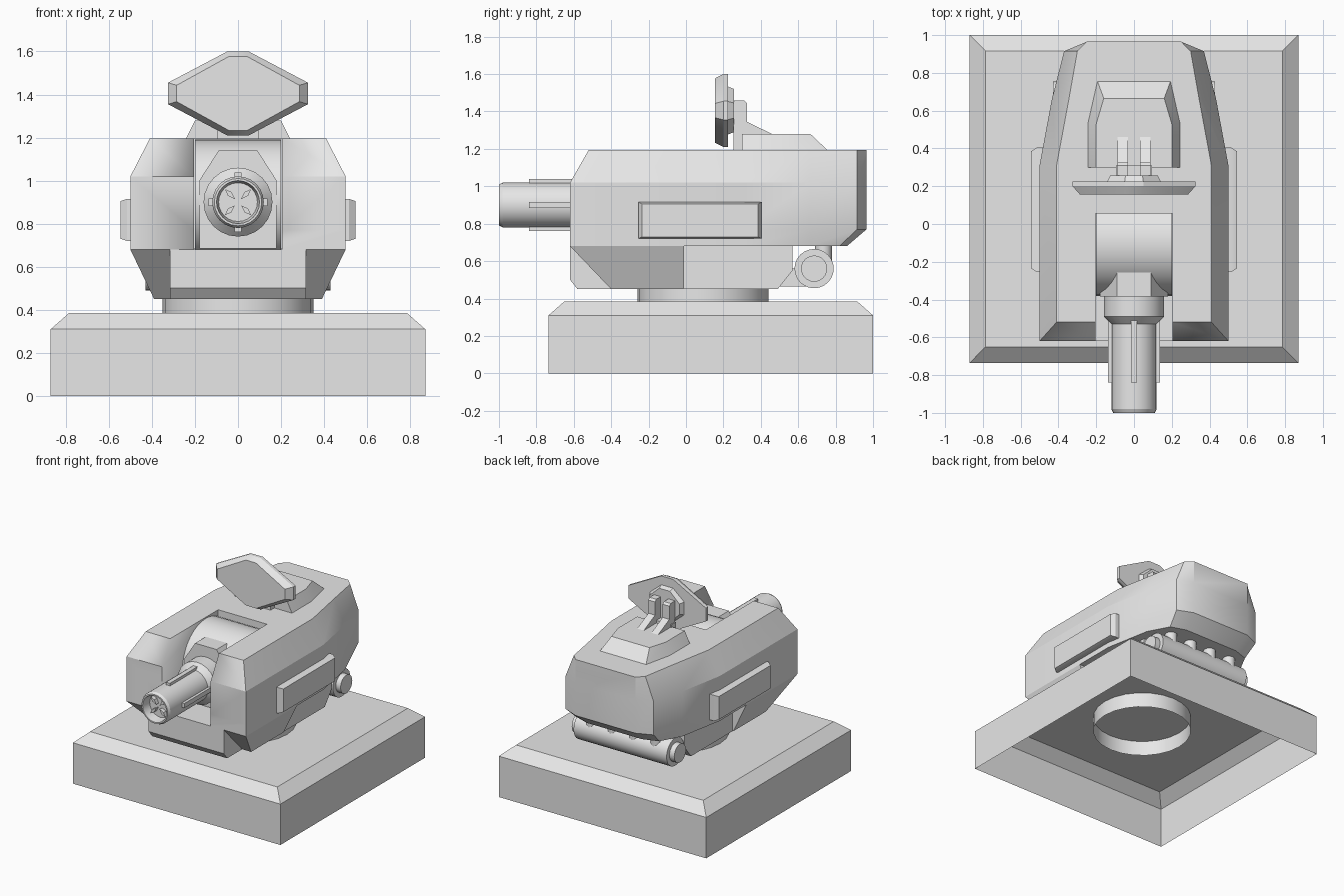
import bpy
import bmesh
from math import cos, sin, pi, radians

cube = bpy.data.objects.get("Cube")
if cube:
    bpy.data.objects.remove(cube, do_unlink=True)

grey = bpy.data.materials.new("plain grey")
grey.use_nodes = True
GREY = (0.8, 0.8, 0.8, 1)
grey.diffuse_color = GREY
grey.node_tree.nodes["Principled BSDF"].inputs["Base Color"].default_value = GREY


def loft(name, rings, cap_start=True, cap_end=True, angle=25):
    """Skin equal-length rings of points into one part."""
    bm = bmesh.new()
    loops = [[bm.verts.new(p) for p in ring] for ring in rings]
    n = len(rings[0])
    for a, b in zip(loops, loops[1:]):
        for i in range(n):
            j = (i + 1) % n
            bm.faces.new((a[i], a[j], b[j], b[i]))
    if cap_start:
        bm.faces.new(loops[0][::-1])
    if cap_end:
        bm.faces.new(loops[-1])
    bmesh.ops.recalc_face_normals(bm, faces=bm.faces)
    mesh = bpy.data.meshes.new(name)
    bm.to_mesh(mesh)
    bm.free()
    mesh.materials.append(grey)
    ob = bpy.data.objects.new(name, mesh)
    bpy.context.collection.objects.link(ob)
    smooth(ob, angle)
    return ob


def smooth(ob, angle=25):
    bpy.ops.object.select_all(action='DESELECT')
    ob.select_set(True)
    bpy.context.view_layer.objects.active = ob
    bpy.ops.object.shade_smooth_by_angle(angle=radians(angle))


def place(axis, u, v, w):
    """Profile point (u, v) at distance w along an axis."""
    return {"x": (w, u, v), "y": (u, w, v), "z": (u, v, w)}[axis]


def prism(name, axis, pts, lo, hi):
    return loft(name, [[place(axis, u, v, w) for u, v in pts] for w in (lo, hi)])


def box(name, x, y, z):
    return prism(name, "z", [(x[0], y[0]), (x[1], y[0]), (x[1], y[1]), (x[0], y[1])], *z)


def turned(name, axis, centre, steps, segs=24, **caps):
    """Round part from (distance, radius) steps along an axis."""
    return loft(name, [[place(axis, centre[0] + r * cos(2 * pi * i / segs),
                              centre[1] + r * sin(2 * pi * i / segs), w)
                        for i in range(segs)] for w, r in steps], **caps)


def mirrored(half):
    return half + [(-x, y) for x, y in reversed(half)]


def level(half, z):
    return [(x, y, z) for x, y in mirrored(half)]


# Hollow base slab with chamfered top, and the turntable ring
base = [(0.87, -0.735), (0.87, 1.0)]
base_top = [(0.785, -0.65), (0.785, 0.915)]
loft("base", [level(base, 0), level(base, 0.31), level(base_top, 0.385)], cap_start=False)
turned("turntable_ring", "z", (0, 0.09), [(0.27, 0.35), (0.46, 0.35)],
       cap_start=False, cap_end=False)

# Upper hull, curved in at the back, chamfered along the roof
wide = [(0.5, -0.62), (0.5, 0.31), (0.435, 0.66), (0.37, 0.915), (0.25, 0.965)]
under = [(0.5, -0.62), (0.5, 0.31), (0.435, 0.66), (0.35, 0.82), (0.23, 0.86)]
roof = [(0.41, -0.52), (0.41, 0.31), (0.345, 0.66), (0.3, 0.915), (0.25, 0.965)]
hull = loft("upper_hull", [level(under, 0.68), level(wide, 0.77),
                           level(wide, 1.02), level(roof, 1.195)])

# Slot for the gun
cutter = box("slot_cutter", (-0.205, 0.205), (-0.8, 0.055), (0.6, 1.4))
cutter.hide_render = True
cut = hull.modifiers.new("slot", 'BOOLEAN')
cut.operation = 'DIFFERENCE'
cut.solver = 'EXACT'
cut.object = cutter
bpy.context.view_layer.objects.active = hull
bpy.ops.object.modifier_apply(modifier="slot")
bpy.data.objects.remove(cutter, do_unlink=True)

# Lower hull: sloped front half, narrower rear half, nose block
loft("lower_hull_front", [level([(0.39, -0.4), (0.39, -0.01)], 0.45),
                          level([(0.5, -0.62), (0.5, -0.01)], 0.68)])
prism("lower_hull_rear", "x", [(-0.1, 0.45), (0.49, 0.45), (0.57, 0.55), (0.57, 0.685),
                               (-0.1, 0.685)], -0.385, 0.385)
prism("nose_block", "x", [(-0.62, 0.68), (-0.62, 0.5), (-0.58, 0.45), (-0.3, 0.45),
                          (-0.3, 0.68)], -0.315, 0.315)

# Side panels with bevelled rims
for side, s in (("left", 1), ("right", -1)):
    rings = []
    for x, d in ((0.48, 0), (0.515, 0), (0.545, 0.02)):
        y0, y1, z0, z1 = -0.255 + d, 0.405 - d, 0.72 + d / 2, 0.915 - d / 2
        rings.append([(s * x, y0, z0), (s * x, y1, z0), (s * x, y1, z1), (s * x, y0, z1)])
    loft(side + "_panel", rings)

# Rear tank with its pipes and bracket
turned("rear_tank", "x", (0.685, 0.56), [(-0.39, 0.105), (0.39, 0.105)])
turned("rear_tank_core", "x", (0.685, 0.56), [(-0.43, 0.07), (0.43, 0.07)])
for i in range(4):
    turned(f"tank_pipe_{i + 1}", "z", (-0.27 + 0.18 * i, 0.735),
           [(0.56, 0.045), (0.7, 0.045)], segs=12, angle=35)
prism("tank_bracket", "x", [(0.45, 0.465), (0.66, 0.465), (0.66, 0.56), (0.52, 0.56)],
      -0.3, 0.3)

# Gun drum and front shield
turned("gun_drum", "x", (-0.1, 0.91), [(-0.2, 0.28), (0.2, 0.28)], segs=36)
prism("gun_shield", "y", mirrored([(0.18, 0.685), (0.18, 1.0), (0.09, 1.14)]), -0.385, -0.1)

# Barrel with collar and recessed muzzle
GUN = (0, 0.9)
turned("barrel", "y", GUN, [(-0.3, 0.16), (-0.49, 0.16), (-0.53, 0.12), (-0.98, 0.12),
                            (-1.0, 0.11), (-1.0, 0.1), (-0.93, 0.09)])
for i in range(4):
    a = pi / 2 * i
    c, s = cos(a), sin(a)
    # Cooling fin on the barrel and spike inside the muzzle
    fin = [(r * c - t * s, 0.9 + r * s + t * c)
           for r, t in ((0.1, -0.017), (0.138, -0.017), (0.138, 0.017), (0.1, 0.017))]
    prism(f"barrel_fin_{i + 1}", "y", fin, -0.84, -0.49)
    c, s = cos(a + pi / 4), sin(a + pi / 4)
    spike = [(r * c - t * s, 0.9 + r * s + t * c)
             for r, t in ((0.02, 0), (0.055, -0.012), (0.085, 0), (0.055, 0.012))]
    prism(f"muzzle_spike_{i + 1}", "y", spike, -0.96, -0.92)

# Raised roof block
loft("roof_block", [level([(0.245, 0.3), (0.245, 0.54), (0.195, 0.76)], 1.19),
                    level([(0.2, 0.3), (0.2, 0.53), (0.16, 0.665)], 1.28)])

# Bracket and sensor plate
box("sensor_foot", (-0.095, 0.095), (0.255, 0.31), (1.19, 1.3))
for side, x in (("left", 0.06), ("right", -0.06)):
    prism(side + "_sensor_strut", "x", [(0.255, 1.2), (0.47, 1.275), (0.325, 1.345),
                                        (0.325, 1.445), (0.31, 1.46), (0.255, 1.46)],
          x - 0.028, x + 0.028)


def plate(half_w, flat_w, z_mid, half_h, flat_h, y):
    half = [(flat_w, -half_h), (half_w, -flat_h), (half_w, flat_h), (flat_w, half_h)]
    return [(x, y, z_mid + z) for x, z in mirrored(half)]


loft("sensor_plate", [plate(0.285, 0.042, 1.405, 0.172, 0.038, 0.155),
                      plate(0.325, 0.05, 1.405, 0.195, 0.05, 0.2),
                      plate(0.325, 0.05, 1.405, 0.195, 0.05, 0.225)])
loft("sensor_back", [plate(0.145, 0.05, 1.405, 0.13, 0.05, 0.22),
                     plate(0.125, 0.045, 1.405, 0.115, 0.04, 0.257)])
